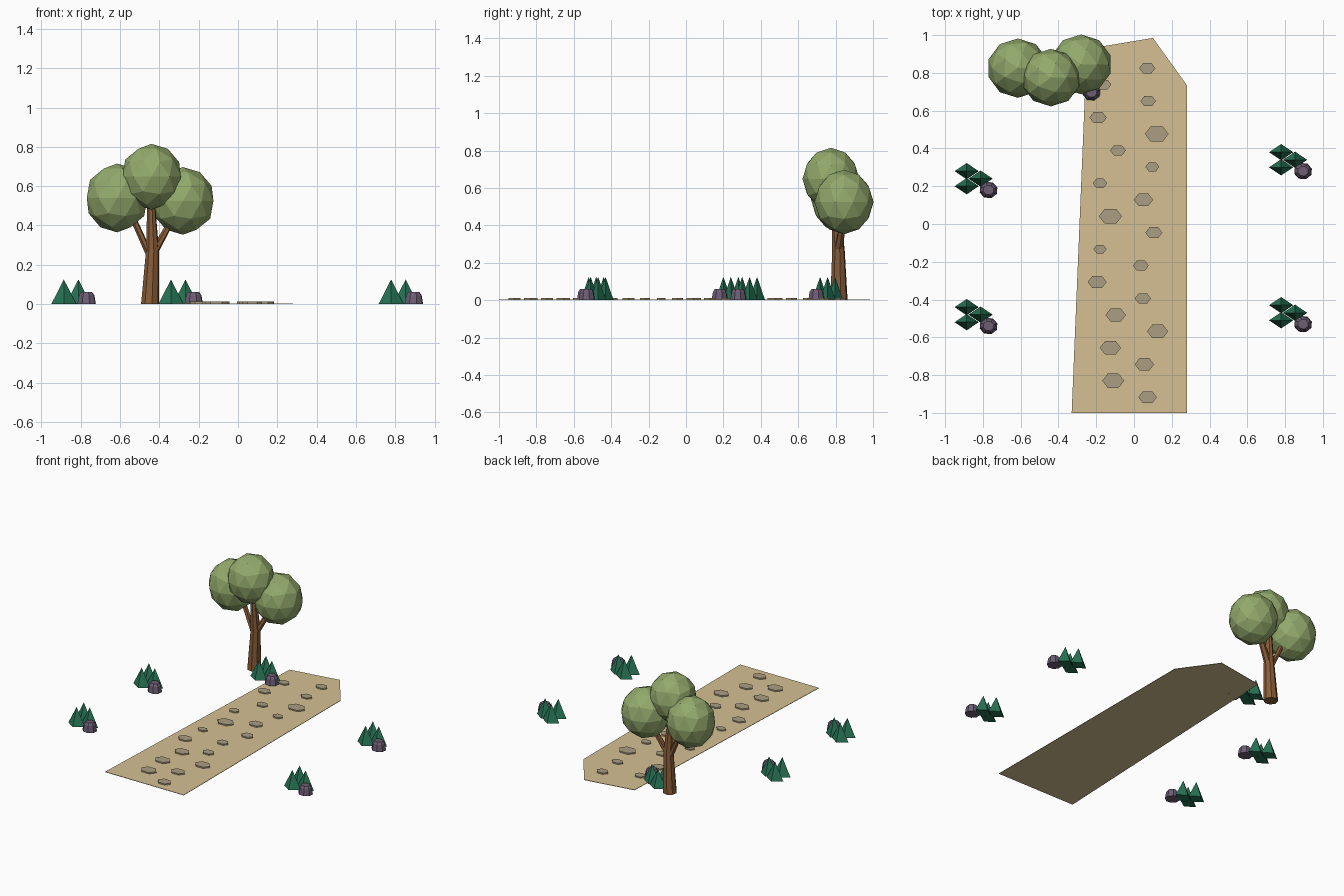
import bpy, bmesh, math
from mathutils import Vector

if "Cube" in bpy.data.objects:
    bpy.data.objects.remove(bpy.data.objects["Cube"])


def material(name, rgb):
    m = bpy.data.materials.new(name)
    m.diffuse_color = (*rgb, 1)
    m.use_nodes = True
    m.node_tree.nodes["Principled BSDF"].inputs["Base Color"].default_value = m.diffuse_color
    return m


SAND = material("sand", (0.66, 0.53, 0.29))
STONE = material("stone", (0.41, 0.34, 0.22))
LEAF = material("leaf", (0.29, 0.40, 0.15))
BARK = material("bark", (0.25, 0.11, 0.04))
PINE = material("pine", (0.02, 0.17, 0.09))
ROCK = material("rock", (0.15, 0.11, 0.17))


def finish(bm, name, mat):
    bmesh.ops.recalc_face_normals(bm, faces=bm.faces)
    me = bpy.data.meshes.new(name)
    bm.to_mesh(me)
    bm.free()
    me.materials.append(mat)
    ob = bpy.data.objects.new(name, me)
    bpy.context.collection.objects.link(ob)
    return ob


def loft(bm, rings):
    """Skin rings of equal vertex count and cap both ends."""
    loops = [[bm.verts.new(p) for p in r] for r in rings]
    n = len(loops[0])
    for a, b in zip(loops, loops[1:]):
        for i in range(n):
            j = (i + 1) % n
            bm.faces.new((a[i], a[j], b[j], b[i]))
    bm.faces.new(loops[0][::-1])
    bm.faces.new(loops[-1])


def ring(c, rx, ry, n, turn=0.0):
    return [(c[0] + rx * math.cos(math.tau * i / n + turn),
             c[1] + ry * math.sin(math.tau * i / n + turn), c[2]) for i in range(n)]


# sandy path
outline = [(-0.33, -1), (0.28, -1), (0.28, 0.735), (0.10, 0.985), (-0.25, 0.927)]
bm = bmesh.new()
loft(bm, [[(x, y, z) for x, y in outline] for z in (0, 0.003)])
finish(bm, "path", SAND)

# stepping stones, evenly spaced down the path: (x, half width)
stones = [(.07, .043), (-.16, .04), (.075, .041), (-.19, .046), (.12, .063), (-.085, .042),
          (.097, .037), (-.18, .038), (.05, .051), (-.125, .061), (.105, .045), (-.18, .035),
          (.036, .042), (-.195, .05), (.047, .043), (-.097, .054), (.125, .056),
          (-.125, .056), (.055, .051), (-.11, .058), (.072, .049)]
for i, (x, r) in enumerate(stones):
    y = 0.825 - 0.0871 * i
    bm = bmesh.new()
    loft(bm, [ring((x, y, z), r, r * 0.74, 6) for z in (0.002, 0.012)])
    finish(bm, "stepping_stone", STONE)

# clumps of three pointed shrubs beside a rock
for cx, cy in [(-.77, .18), (-.77, -.54), (.895, .28), (.895, -.53), (-.225, .697)]:
    for dx, dy in [(-.116, .10), (-.116, .02), (-.042, .06)]:
        bm = bmesh.new()
        base = [bm.verts.new(p) for p in ring((cx + dx, cy + dy, 0), .064, .043, 4)]
        tip = bm.verts.new((cx + dx, cy + dy, .125))
        bm.faces.new(base[::-1])
        for i in range(4):
            bm.faces.new((base[i], base[(i + 1) % 4], tip))
        finish(bm, "shrub", PINE)
    bm = bmesh.new()
    loft(bm, [ring((cx, cy, z), r, r * 0.92, 8, .3)
              for z, r in [(0, .049), (.045, .041), (.061, .029)]])
    finish(bm, "rock", ROCK)


# tree trunk and forked branches
def limb(name, points, n):
    bm = bmesh.new()
    loft(bm, [ring(p[:3], p[3], p[3], n, .2) for p in points])
    finish(bm, name, BARK)


limb("trunk", [(-.447, .818, 0, .047), (-.435, .815, .27, .034), (-.443, .80, .55, .018)], 8)
limb("left_branch", [(-.445, .815, .24, .02), (-.54, .825, .45, .017)], 6)
limb("right_branch", [(-.425, .815, .27, .024), (-.34, .84, .42, .018)], 6)

# faceted leaf crowns
crowns = [(-.615, .825, .54, .162, .175), (-.44, .775, .648, .157, .167), (-.28, .845, .525, .163, .172)]
for x, y, z, r, rz in crowns:
    bm = bmesh.new()
    bmesh.ops.create_icosphere(bm, subdivisions=2, radius=1)
    for v in bm.verts:
        v.co = Vector((x + v.co.x * r, y + v.co.y * r * .97, z + v.co.z * rz))
    finish(bm, "crown", LEAF)
